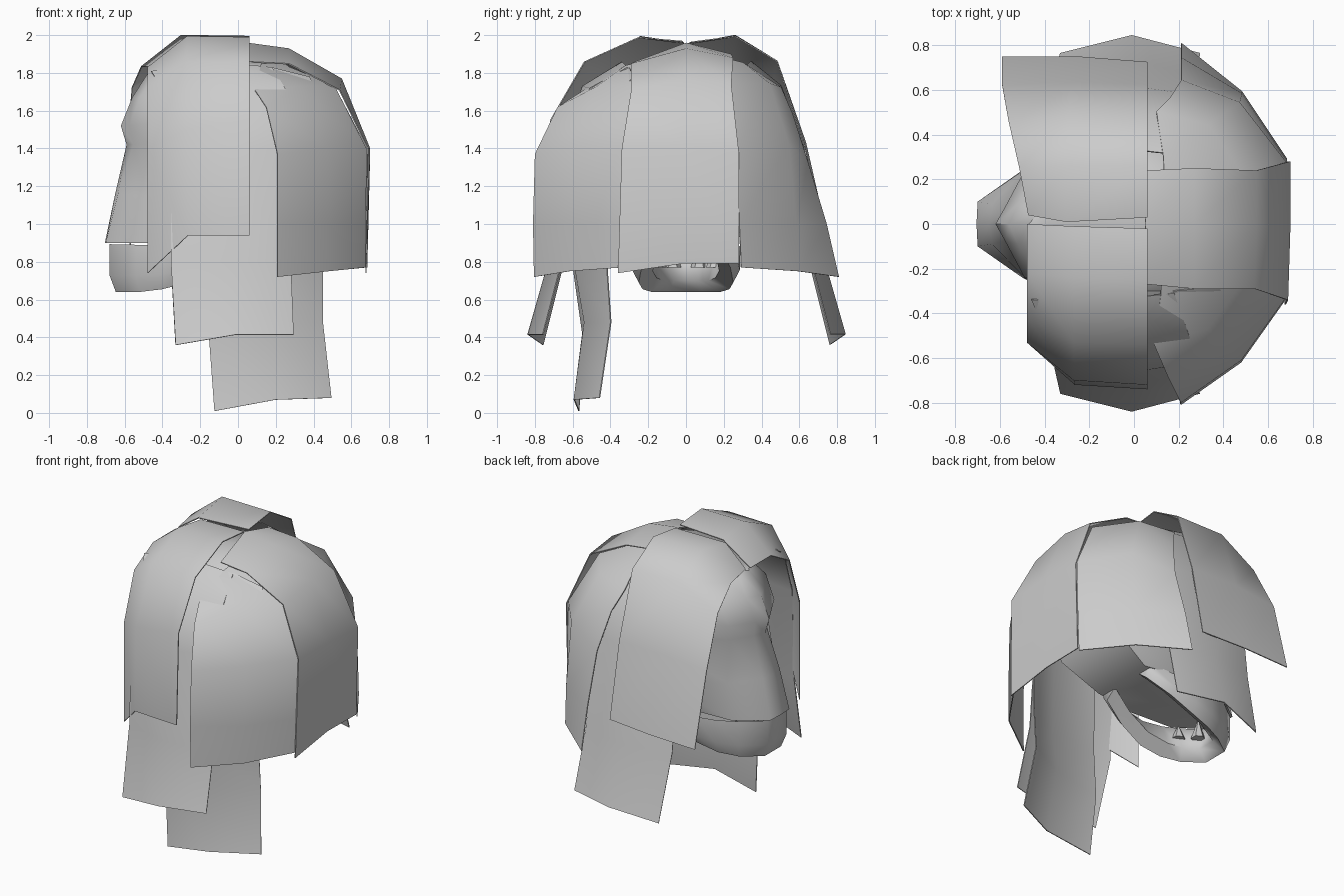
import bpy, bmesh, math
from mathutils import Vector

grey = bpy.data.materials.new("pale_grey")
grey.diffuse_color = (0.6, 0.6, 0.6, 1)


def finish(name, bm, angle=60):
    bmesh.ops.recalc_face_normals(bm, faces=bm.faces)
    me = bpy.data.meshes.new(name)
    bm.to_mesh(me)
    bm.free()
    me.materials.append(grey)
    ob = bpy.data.objects.new(name, me)
    bpy.context.collection.objects.link(ob)
    bpy.ops.object.select_all(action='DESELECT')
    bpy.context.view_layer.objects.active = ob
    ob.select_set(True)
    bpy.ops.object.shade_smooth_by_angle(angle=math.radians(angle))
    return ob


def bridge(bm, rows, closed):
    """Quads between successive rows of points."""
    vs = [[bm.verts.new(p) for p in r] for r in rows]
    n = len(vs[0])
    for a, b in zip(vs, vs[1:]):
        for i in range(n if closed else n - 1):
            j = (i + 1) % n
            bm.faces.new((a[i], a[j], b[j], b[i]))
    return vs


def lock(name, columns, side=1, thick=0.006):
    """Thin hair lock from columns of points running root to tip."""
    bm = bmesh.new()
    bridge(bm, [[(x, y * side, z) for x, y, z in c] for c in columns], False)
    bm.normal_update()
    bmesh.ops.solidify(bm, geom=bm.faces[:], thickness=thick)
    finish(name, bm)


# Front locks, sweeping from the parting past the face
lock("front_lock_right", [
    [(-.48, 0, 1.83), (-.48, .22, 1.83), (-.48, .42, 1.72), (-.48, .53, 1.4), (-.48, .53, .74)],
    [(-.27, .01, 1.96), (-.27, .24, 1.995), (-.27, .53, 1.86), (-.27, .70, 1.5), (-.265, .72, .94)],
    [(.06, .02, 1.97), (.06, .25, 1.99), (.06, .54, 1.86), (.06, .72, 1.55), (.06, .74, .94)]], -1)
lock("front_lock_left", [
    [(-.47, .04, 1.83), (-.51, .25, 1.83), (-.56, .46, 1.72), (-.59, .62, 1.4), (-.59, .745, .92)],
    [(-.30, .01, 1.95), (-.30, .26, 1.995), (-.29, .48, 1.86), (-.28, .63, 1.43), (-.26, .745, .93)],
    [(.06, .03, 1.96), (.06, .26, 1.99), (.06, .48, 1.86), (.06, .62, 1.43), (.06, .72, .94)]])

# Long side locks below the front locks; the right one is fuller near the root
for side, label, w in ((-1, "right", .05), (1, "left", 0)):
    lock("side_lock_" + label, [
        [(-.46, .34, 1.81), (-.38, .46 + w, 1.69), (-.355, .58 + w, 1.4), (-.355, .65, .80), (-.33, .76, .36)],
        [(-.10, .34, 1.86), (-.07, .50 + w, 1.73), (-.05, .62 + w, 1.4), (-.03, .73, .80), (-.01, .84, .415)],
        [(.18, .31, 1.83), (.25, .46 + w, 1.72), (.27, .57 + w, 1.4), (.28, .66, .80), (.295, .76, .415)]], side)

# Rear side locks
lock("rear_side_lock_right", [
    [(.09, .54, 1.71), (.15, .68, 1.62), (.21, .80, 1.37), (.21, .81, 1.0), (.21, .805, .72)],
    [(.12, .32, 1.84), (.33, .47, 1.73), (.48, .61, 1.40), (.48, .62, 1.0), (.48, .62, .75)],
    [(.13, .10, 1.89), (.51, .23, 1.735), (.68, .33, 1.40), (.678, .34, 1.0), (.675, .34, .77)]], -1)
lock("rear_side_lock_left", [
    [(.10, .50, 1.72), (.16, .56, 1.58), (.21, .64, 1.33), (.21, .74, 1.0), (.21, .805, .72)],
    [(.13, .30, 1.85), (.33, .44, 1.74), (.47, .54, 1.42), (.48, .58, 1.0), (.48, .59, .75)],
    [(.14, .10, 1.90), (.50, .20, 1.74), (.68, .27, 1.40), (.68, .28, 1.0), (.68, .29, .77)]])

# Broad lock down the back of the head
lock("back_lock", [
    [(.06, -.27, 1.86), (.27, -.29, 1.85), (.54, -.29, 1.71), (.69, -.34, 1.40), (.68, -.36, .74)],
    [(.05, 0, 1.96), (.27, 0, 1.93), (.55, 0, 1.77), (.70, -.02, 1.40), (.68, -.02, .79)],
    [(.06, .24, 1.90), (.27, .25, 1.88), (.55, .24, 1.74), (.70, .28, 1.38), (.685, .28, .79)]])

# Single long hanging lock, rooted under the others
lock("hanging_lock", [
    [(-.05, -.30, 1.80), (-.12, -.48, 1.68), (-.17, -.58, 1.35), (-.18, -.60, .77),
     (-.155, -.55, .42), (-.125, -.57, .01)],
    [(.18, -.30, 1.83), (.16, -.50, 1.71), (.15, -.59, 1.35), (.16, -.59, .77),
     (.17, -.54, .48), (.20, -.595, .07)],
    [(.38, -.28, 1.78), (.43, -.38, 1.66), (.45, -.43, 1.35), (.45, -.42, .77),
     (.45, -.40, .48), (.495, -.46, .08)]])

# Head: half outlines (centre, front, cheek, side, back) mirrored into rings
rings = [
    [(-.705, 0, .90), (-.70, .10, .90), (-.50, .24, .90), (-.20, .27, .91), (.10, .22, .91)],
    [(-.65, 0, 1.16), (-.635, .09, 1.16), (-.48, .25, 1.15), (-.08, .38, 1.10), (.36, .26, 1.05)],
    [(-.59, 0, 1.42), (-.555, .07, 1.42), (-.47, .20, 1.42), (-.03, .46, 1.42), (.50, .28, 1.42)],
    [(-.62, 0, 1.52), (-.575, .08, 1.52), (-.49, .24, 1.53), (-.03, .46, 1.55), (.50, .28, 1.55)],
    [(-.56, 0, 1.67), (-.52, .09, 1.67), (-.42, .25, 1.68), (0, .40, 1.70), (.42, .23, 1.70)],
    [(-.47, 0, 1.81), (-.42, .06, 1.82), (-.30, .16, 1.83), (0, .25, 1.85), (.25, .14, 1.85)]]
bm = bmesh.new()
vs = bridge(bm, [r + [(x, -y, z) for x, y, z in reversed(r[1:])] for r in rings], True)
bm.faces.new(vs[0])
bm.faces.new(vs[-1])
finish("head", bm, 50)

# Lower jaw: U-shaped bar given by outer point, top and bottom height
half = [(.06, .22, .95, .86), (-.10, .27, .90, .77), (-.26, .285, .88, .69), (-.40, .265, .885, .655),
        (-.54, .21, .89, .64), (-.68, .10, .893, .64)]
path = half + [(x, -y, t, b) for x, y, t, b in reversed(half)]
rows = []
for x, y, t, b in path:
    p = Vector((x, y))
    d = (Vector((max(x, -.40), 0)) - p if x < -.4 else Vector((0, -y))).normalized()
    low, foot, rim = p + d * .035, p + d * .11, p + d * .06
    rows.append([(x, y, t), (x, y, b + (t - b) * .35), (low.x, low.y, b),
                 (foot.x, foot.y, b + .06), (rim.x, rim.y, t - .03)])
bm = bmesh.new()
vs = bridge(bm, rows, True)
bm.faces.new(vs[0])
bm.faces.new(vs[-1])
finish("lower_jaw", bm, 65)

# Pointed teeth on the lower jaw
for side, label in ((-1, "right"), (1, "left")):
    for i, (x, y, h) in enumerate(((-.57, .07, .14), (-.48, .15, .10))):
        bm = bmesh.new()
        bmesh.ops.create_cone(bm, cap_ends=True, segments=6, radius1=.045, radius2=0, depth=h)
        bmesh.ops.translate(bm, verts=bm.verts, vec=(x, y * side, .77 + h / 2))
        finish("tooth_%s_%d" % (label, i + 1), bm, 30)
